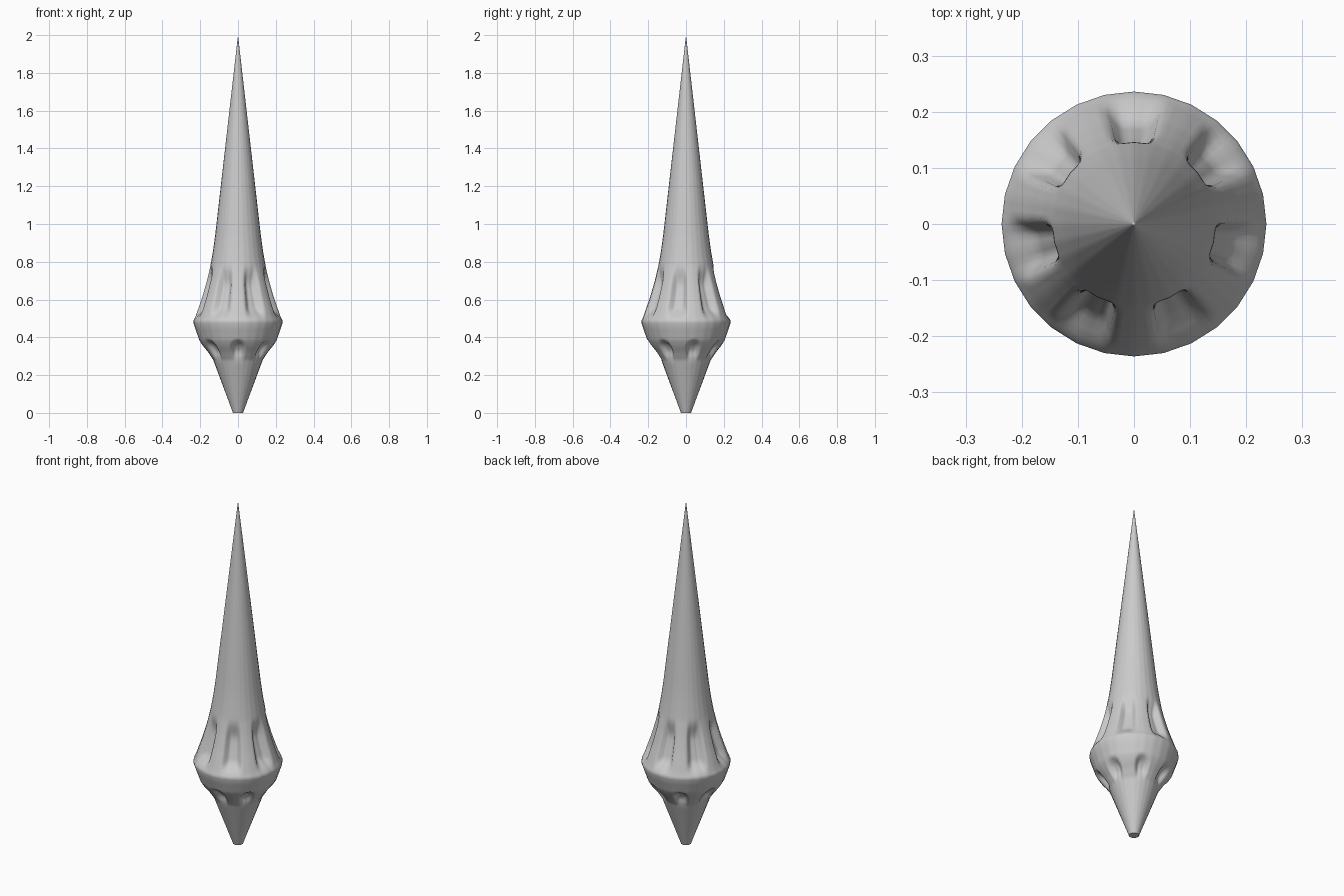
import bpy, bmesh, math

if "Cube" in bpy.data.objects:
    bpy.data.objects.remove(bpy.data.objects["Cube"])

SIDES, N = 28, 112          # visible facets of the outline, columns of the mesh
PROFILE = [(0, .027), (.025, .036), (.28, .131), (.32, .158), (.355, .186), (.385, .205),
           (.475, .236), (.487, .236), (.51, .226), (.62, .188), (.70, .165), (.78, .146),
           (.86, .132), (.94, .121), (1.0, .114), (2.0, 0)]


def radius(z):
    for (z0, r0), (z1, r1) in zip(PROFILE, PROFILE[1:]):
        if z <= z1:
            return r0 + (r1 - r0) * (z - z0) / (z1 - z0)
    return 0


def step(a, b, x):
    t = max(0, min(1, (x - a) / (b - a)))
    return t * t * (3 - 2 * t)


def offset_from(angle, centre):
    """Degrees from the nearest of seven evenly spaced centres."""
    p = 360 / 7
    return abs((angle - centre + p / 2) % p - p / 2)


def surface(angle, z):
    # polygonal outline
    w = 360 / SIDES
    d = (angle - 90) % w - w / 2
    r = radius(z) * math.cos(math.radians(w / 2)) / math.cos(math.radians(d))
    # long flutes above the collar
    a = offset_from(angle, 90)
    r -= .036 * (1 - step(7, 16, a)) * step(.495, .56, z) * (1 - step(.66, .79, z))
    # short arched dents below the collar
    a = offset_from(angle, 270)
    top = .392 - .035 * (a / 13) ** 2
    r -= .032 * (1 - step(6, 14, a)) * step(.27, .345, z) * (1 - step(top - .03, top, z))
    return r


# Spike body
zs = [0, .012, .025, .11, .2, .25]
zs += [.27 + .01 * i for i in range(14)] + [.44, .475, .487]
zs += [.495 + .015 * i for i in range(21)] + [.86, .94, 1.0, 1.25, 1.5, 1.75, 1.9, 1.97]
bm = bmesh.new()
rings = []
for z in zs:
    ring = []
    for i in range(N):
        ang = 90 + 360 * i / N
        r, t = surface(ang, z), math.radians(ang)
        ring.append(bm.verts.new((r * math.cos(t), r * math.sin(t), z)))
    rings.append(ring)
for lo, hi in zip(rings, rings[1:]):
    for i in range(N):
        j = (i + 1) % N
        bm.faces.new((lo[i], lo[j], hi[j], hi[i]))
tip = bm.verts.new((0, 0, 2))
for i in range(N):
    bm.faces.new((rings[-1][i], rings[-1][(i + 1) % N], tip))
bm.faces.new(rings[0][::-1])
bmesh.ops.recalc_face_normals(bm, faces=bm.faces)
mesh = bpy.data.meshes.new("fluted_spike")
bm.to_mesh(mesh)
bm.free()
spike = bpy.data.objects.new("fluted_spike", mesh)
bpy.context.collection.objects.link(spike)
bpy.context.view_layer.objects.active = spike
spike.select_set(True)
bpy.ops.object.shade_smooth_by_angle(angle=math.radians(60))
